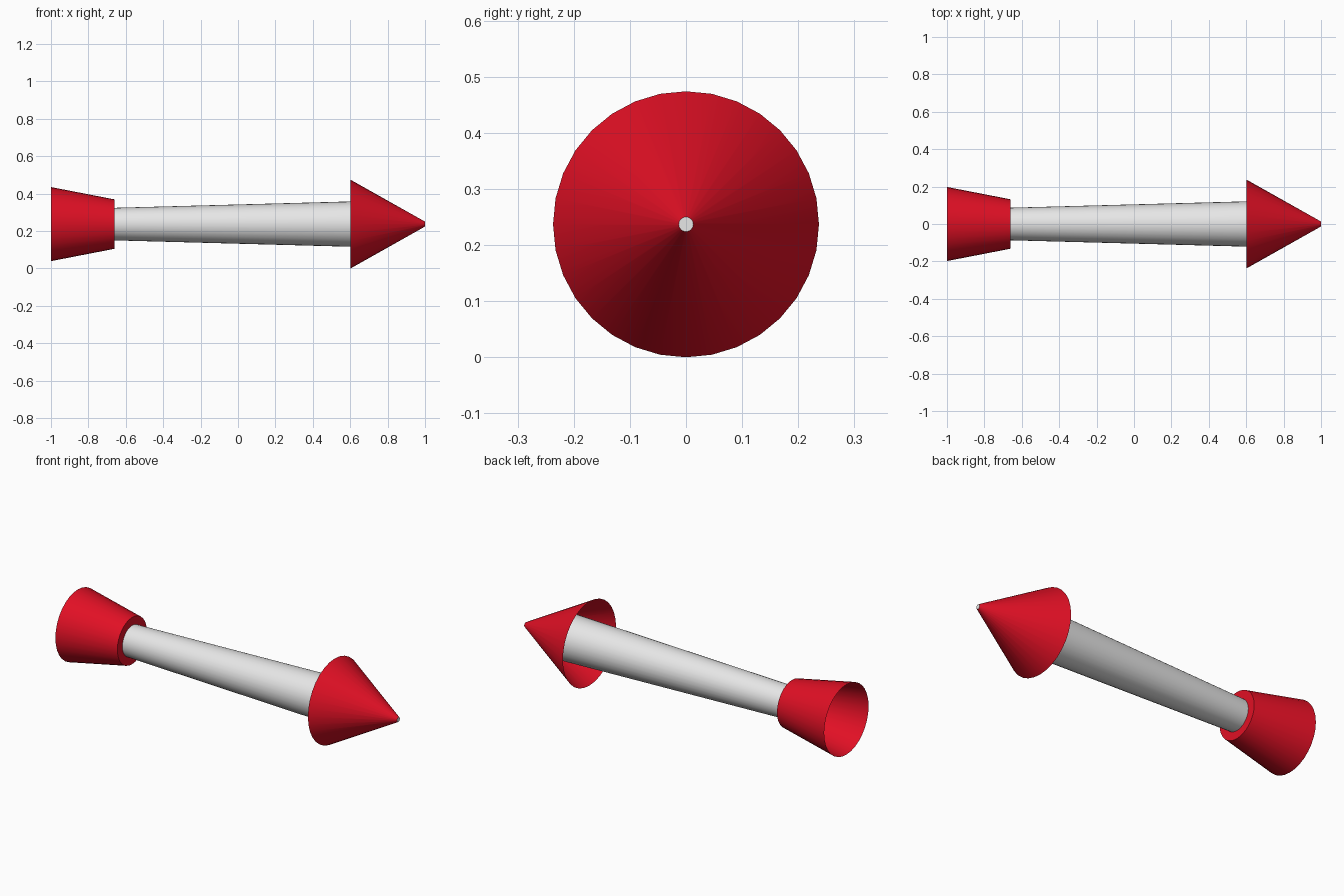
import bpy
import bmesh
import math

SIDES = 32
AXIS_Z = 0.237

default = bpy.data.objects.get("Cube")
if default:
    bpy.data.objects.remove(default, do_unlink=True)


def make_material(name, rgb):
    mat = bpy.data.materials.new(name)
    mat.use_nodes = True
    mat.diffuse_color = (*rgb, 1)
    mat.node_tree.nodes["Principled BSDF"].inputs["Base Color"].default_value = (*rgb, 1)
    return mat


red = make_material("red", (0.75, 0.005, 0.018))
white = make_material("white", (0.8, 0.8, 0.8))


def tapered_tube(name, start, end, mat, cap_end=False, cap_mat=None):
    """Tube along x between two (x, radius) points, with an optional end cap."""
    bm = bmesh.new()
    rings = []
    for x, r in (start, end):
        angles = [2 * math.pi * i / SIDES for i in range(SIDES)]
        rings.append([bm.verts.new((x, r * math.cos(a), AXIS_Z + r * math.sin(a)))
                      for a in angles])
    for i in range(SIDES):
        j = (i + 1) % SIDES
        bm.faces.new((rings[0][i], rings[0][j], rings[1][j], rings[1][i]))
    if cap_end:
        cap = bm.faces.new(rings[1])
        cap.material_index = 1 if cap_mat else 0
    bmesh.ops.recalc_face_normals(bm, faces=bm.faces)
    # Point the walls outward
    bm.normal_update()
    wall = bm.faces[:][0]
    centre = wall.calc_center_median()
    if wall.normal.y * centre.y + wall.normal.z * (centre.z - AXIS_Z) < 0:
        bmesh.ops.reverse_faces(bm, faces=bm.faces[:])
    mesh = bpy.data.meshes.new(name)
    bm.to_mesh(mesh)
    bm.free()
    mesh.materials.append(mat)
    if cap_mat:
        mesh.materials.append(cap_mat)
    obj = bpy.data.objects.new(name, mesh)
    bpy.context.collection.objects.link(obj)
    bpy.ops.object.select_all(action="DESELECT")
    obj.select_set(True)
    bpy.context.view_layer.objects.active = obj
    bpy.ops.object.shade_smooth_by_angle(angle=math.radians(30))
    return obj


# Flared tail, open at the back and closed where it meets the shaft
tapered_tube("flared_tail", (-1, 0.198), (-0.66, 0.132), red, cap_end=True)

# Slightly tapered shaft, running on into the hollow head
tapered_tube("shaft", (-0.66, 0.087), (0.78, 0.126), white)

# Hollow cone head with a small white tip
tapered_tube("cone_head", (0.602, 0.237), (1, 0.013), red, cap_end=True, cap_mat=white)
